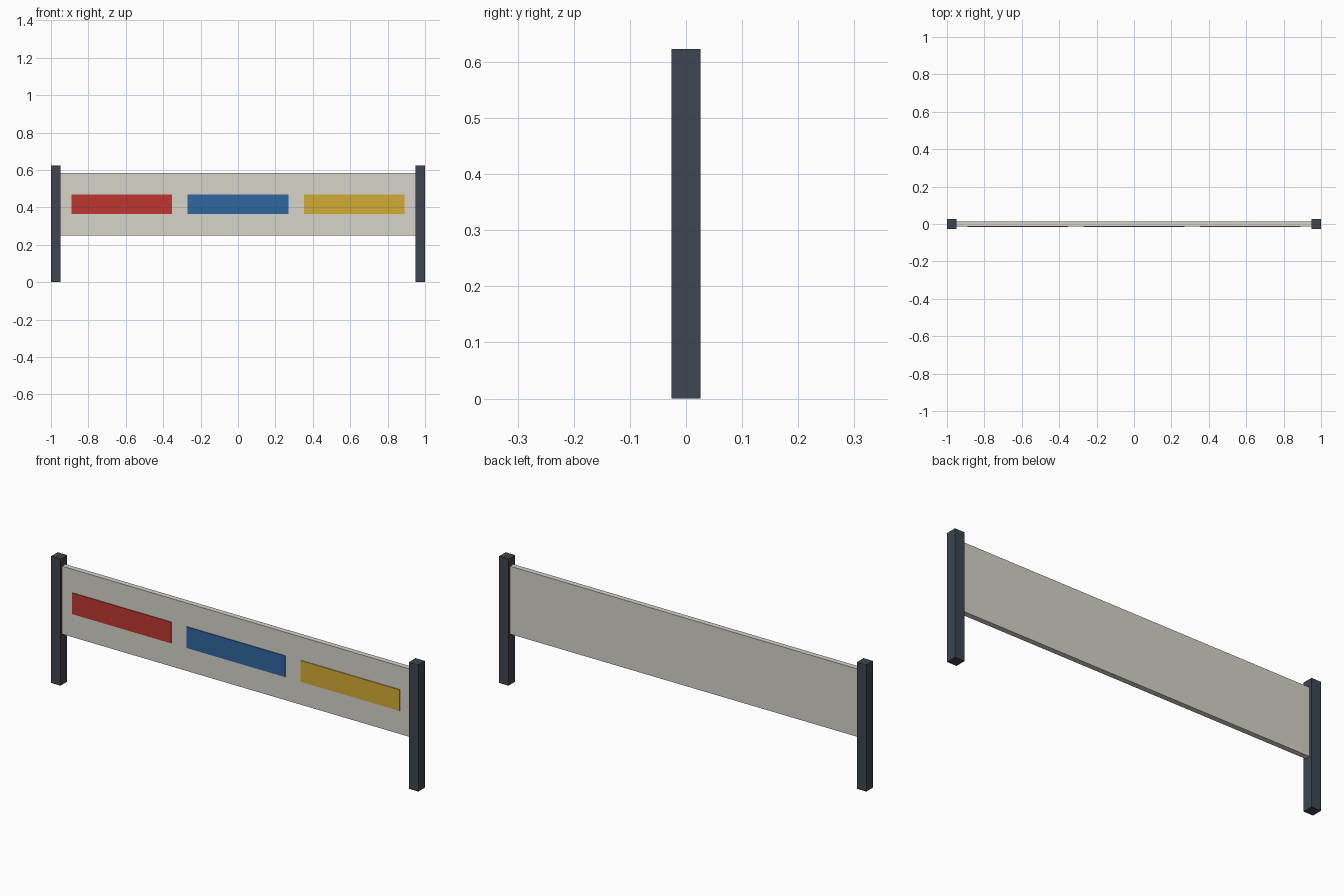
import bpy

if "Cube" in bpy.data.objects:
    bpy.data.objects.remove(bpy.data.objects["Cube"])


def material(name, rgb):
    # display colour to linear
    m = bpy.data.materials.new(name)
    m.diffuse_color = [((c / 255 + 0.055) / 1.055) ** 2.4 for c in rgb] + [1.0]
    m.use_nodes = True
    m.node_tree.nodes["Principled BSDF"].inputs["Base Color"].default_value = m.diffuse_color
    return m


def box(name, x, y, z, mat):
    # axis-aligned box from (min, max) ranges
    ranges = (x, y, z)
    bpy.ops.mesh.primitive_cube_add(size=1, location=[(a + b) / 2 for a, b in ranges])
    ob = bpy.context.object
    ob.name = name
    ob.scale = [b - a for a, b in ranges]
    bpy.ops.object.transform_apply(location=False, rotation=False, scale=True)
    ob.data.materials.append(mat)
    return ob


dark = material("post_dark", (62, 70, 82))
cream = material("panel_cream", (215, 211, 202))

# end posts
for side, s in (("left", -1), ("right", 1)):
    box(side + "_post", sorted((s * 0.948, s * 1.0)), (-0.026, 0.026), (0, 0.623), dark)

# board between the posts
box("panel", (-0.948, 0.948), (-0.013, 0.013), (0.249, 0.583), cream)

# coloured strips raised slightly from the front of the board
strips = (("red", (190, 55, 48)), ("blue", (48, 102, 160)), ("yellow", (212, 172, 52)))
for i, (name, rgb) in enumerate(strips):
    cx = (i - 1) * 0.622
    box(name + "_strip", (cx - 0.269, cx + 0.269), (-0.017, -0.012), (0.364, 0.468),
        material("strip_" + name, rgb))
